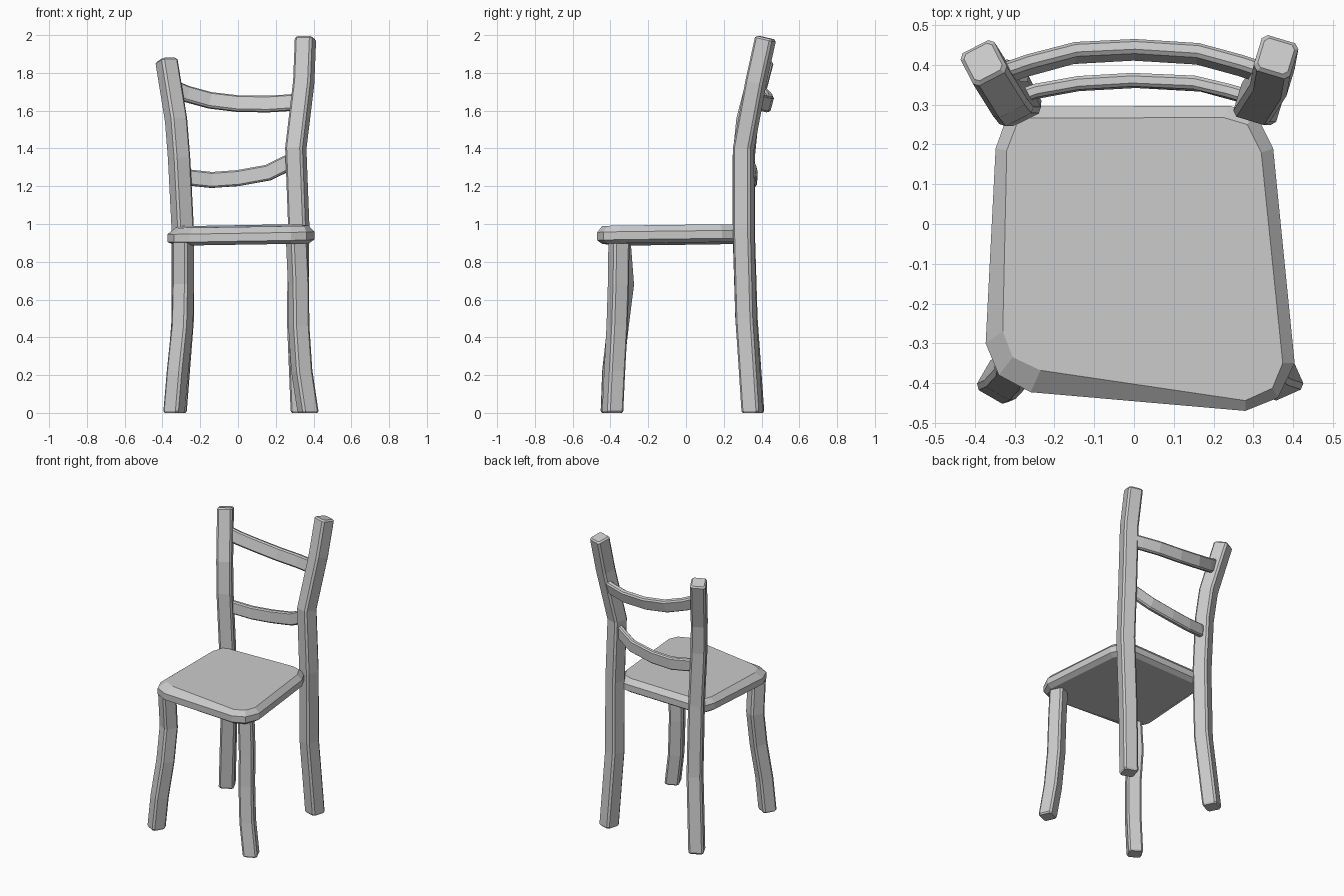
import bpy, bmesh
from math import radians, cos, sin
from mathutils import Vector


def loft(name, rings):
    """Skin a stack of equal-length rings and cap both ends."""
    bm = bmesh.new()
    vs = [[bm.verts.new(p) for p in r] for r in rings]
    n = len(vs[0])
    for a, b in zip(vs, vs[1:]):
        for i in range(n):
            bm.faces.new((a[i], a[(i + 1) % n], b[(i + 1) % n], b[i]))
    bm.faces.new(vs[0][::-1])
    bm.faces.new(vs[-1])
    bmesh.ops.recalc_face_normals(bm, faces=bm.faces[:])
    me = bpy.data.meshes.new(name)
    bm.to_mesh(me)
    bm.free()
    ob = bpy.data.objects.new(name, me)
    bpy.context.collection.objects.link(ob)
    return ob


def sweep(name, path, w, h, ref, c=0.012, upright=False):
    """Sweep a chamfered rectangle (w along ref, h across it) along a path."""
    pts = [Vector(p) for p in path]
    ref = Vector(ref)
    x, y = w / 2, h / 2
    sec = [(x, -y + c), (x, y - c), (x - c, y), (-x + c, y),
           (-x, y - c), (-x, -y + c), (-x + c, -y), (x - c, -y)]
    rings = []

    def ring(p, t, s=1.0):
        u = (ref - t * ref.dot(t)).normalized()
        v = t.cross(u)
        rings.append([p + u * a * s + v * b * s for a, b in sec])

    for i, p in enumerate(pts):
        t = (pts[min(i + 1, len(pts) - 1)] - pts[max(i - 1, 0)]).normalized()
        if upright and i == 0:          # flat foot on the floor
            t = Vector((0, 0, 1))
            ring(p, t, 0.88)
            p = p + t * 0.01
        ring(p, t)
    ring(pts[-1] + t * 0.01, t, 0.82)   # softened end
    return loft(name, rings)


def post(name, path, angle, w=0.096):
    a = radians(angle)
    return sweep(name, path, w, w, (cos(a), sin(a), 0), upright=True)


# back posts running from floor to top
post("back_post_left", [(-0.33, 0.355, 0), (-0.292, 0.32, 0.5), (-0.293, 0.305, 0.98),
     (-0.312, 0.305, 1.35), (-0.328, 0.325, 1.55), (-0.378, 0.405, 1.86)], 27)
post("back_post_right", [(0.335, 0.35, 0), (0.315, 0.318, 0.5), (0.322, 0.305, 0.98),
     (0.306, 0.305, 1.4), (0.348, 0.37, 1.75), (0.357, 0.42, 1.977)], -17)

# front legs
post("front_leg_left", [(-0.338, -0.395, 0), (-0.32, -0.387, 0.22), (-0.295, -0.36, 0.46),
     (-0.29, -0.332, 0.68), (-0.29, -0.35, 0.91)], -30, 0.092)
post("front_leg_right", [(0.37, -0.388, 0), (0.338, -0.378, 0.22), (0.322, -0.365, 0.46),
     (0.32, -0.358, 0.68), (0.31, -0.355, 0.91)], 24, 0.092)

# seat: chamfered slab with uneven rounded corners
outer = [(-0.30, 0.295), (0.24, 0.297), (0.305, 0.28), (0.35, 0.19), (0.404, -0.35),
         (0.362, -0.437), (0.28, -0.47), (-0.26, -0.423), (-0.34, -0.38),
         (-0.373, -0.30), (-0.348, 0.19), (-0.325, 0.255)]
inner = [(-0.27, 0.266), (0.225, 0.268), (0.285, 0.25), (0.32, 0.18), (0.374, -0.35),
         (0.348, -0.413), (0.28, -0.444), (-0.235, -0.368), (-0.305, -0.335),
         (-0.33, -0.27), (-0.32, 0.185), (-0.295, 0.25)]


def tilted(outline, z):
    return [(x, y, z + 0.018 * x + 0.014 * y) for x, y in outline]


loft("seat", [tilted(inner, 0.896), tilted(outer, 0.915),
              tilted(outer, 0.957), tilted(inner, 0.99)])

# curved back rails, upper one leaning backwards
sweep("upper_back_rail", [(-0.335, 0.375, 1.715), (-0.27, 0.398, 1.688), (-0.15, 0.43, 1.655),
      (0, 0.438, 1.637), (0.16, 0.428, 1.635), (0.27, 0.398, 1.642), (0.33, 0.378, 1.647)],
      0.086, 0.038, (0, 0.27, 1), 0.009)
sweep("lower_back_rail", [(-0.29, 0.318, 1.25), (-0.25, 0.333, 1.245), (-0.14, 0.353, 1.233),
      (0, 0.361, 1.243), (0.16, 0.353, 1.272), (0.25, 0.33, 1.316), (0.29, 0.318, 1.335)],
      0.084, 0.034, (0, 0.06, 1), 0.008)
